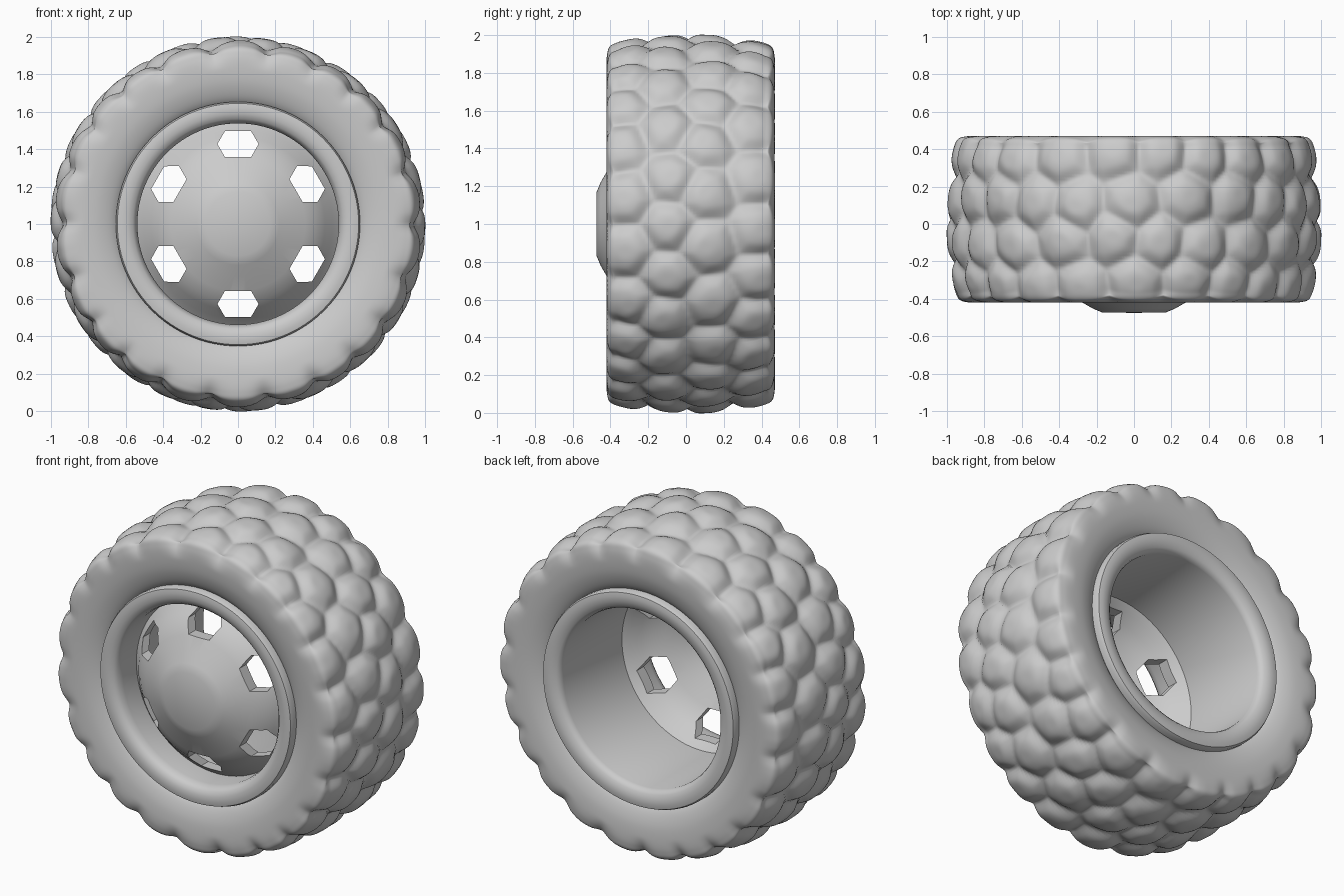
import bpy, bmesh, math
from mathutils import Vector

if "Cube" in bpy.data.objects:
    bpy.data.objects.remove(bpy.data.objects["Cube"])

TAU = 2 * math.pi
MID = 0.025            # middle of the tyre width on y


def finish(name, bm, angle=35):
    bmesh.ops.remove_doubles(bm, verts=bm.verts, dist=1e-5)
    bmesh.ops.recalc_face_normals(bm, faces=bm.faces)
    me = bpy.data.meshes.new(name)
    bm.to_mesh(me)
    bm.free()
    ob = bpy.data.objects.new(name, me)
    bpy.context.collection.objects.link(ob)
    if angle:
        smooth(ob, angle)
    return ob


def smooth(ob, angle):
    bpy.ops.object.select_all(action='DESELECT')
    ob.select_set(True)
    bpy.context.view_layer.objects.active = ob
    bpy.ops.object.shade_smooth_by_angle(angle=math.radians(angle))


def lathe(name, count, seg, point, closed=False, angle=35):
    """Revolve about the axle; point(i, a) gives (radius, y)."""
    bm = bmesh.new()
    rings = []
    for j in range(seg):
        a = TAU * j / seg
        ring = []
        for i in range(count):
            r, y = point(i, a)
            ring.append(bm.verts.new((r * math.cos(a), y, 1 + r * math.sin(a))))
        rings.append(ring)
    for j in range(seg):
        p, q = rings[j], rings[(j + 1) % seg]
        for i in range(count if closed else count - 1):
            k = (i + 1) % count
            bm.faces.new((p[i], p[k], q[k], q[i]))
    return finish(name, bm, angle)


def spline(pts, n):
    """Catmull-Rom resampling of a 2D profile."""
    v = [Vector(p) for p in pts]
    v = [2 * v[0] - v[1]] + v + [2 * v[-1] - v[-2]]
    out = []
    for i in range(1, len(v) - 2):
        a, b, c, d = v[i - 1:i + 3]
        for k in range(n):
            t = k / n
            out.append(0.5 * (2 * b + (c - a) * t + (2 * a - 5 * b + 4 * c - d) * t * t
                              + (3 * b - a - 3 * c + d) * t ** 3))
    return out + [v[-2]]


# Tyre: half profile (y offset, radius), mirrored, then cut by a staggered lug pattern
half = [(0.33, 0.60), (0.375, 0.635), (0.41, 0.68), (0.435, 0.75), (0.445, 0.83),
        (0.443, 0.90), (0.425, 0.945), (0.36, 0.970), (0.25, 0.99), (0.12, 1.0)]
prof = spline([(-y, r) for y, r in half] + [(0, 1.003)] + half[::-1], 7)
arc = [0.0]
for p, q in zip(prof, prof[1:]):
    arc.append(arc[-1] + (q - p).length)
arc = [s - arc[-1] / 2 for s in arc]
norms = []
for i in range(len(prof)):
    t = prof[min(i + 1, len(prof) - 1)] - prof[max(i - 1, 0)]
    norms.append(Vector((-t.y, t.x)).normalized())
LUGS, COLS = 22, (-0.36, -0.13, 0.10, 0.35)
PITCH = TAU / LUGS


def step(a, b, x):
    t = min(1, max(0, (x - a) / (b - a)))
    return t * t * (3 - 2 * t)


def groove(s, a):
    sc = max(-0.40, min(0.40, s))
    dists = []
    for c, col in enumerate(COLS):
        shift = PITCH * 0.5 * ((c + 1) % 2)
        k = math.floor((a - shift) / PITCH)
        for m in range(k - 1, k + 3):
            wob = 0.035 * math.sin((m % LUGS) * 5.1 + c * 2.7)
            da = a - shift - m * PITCH
            dists.append(math.hypot(sc - col - wob, da + wob))
    dists.sort()
    f1, f2 = dists[:2]
    depth = 0.018 * (1 - step(-0.02, 0.14, f2 - f1)) + 0.034 * step(0.03, 0.20, f1)
    return depth * (1 - step(0.38, 0.56, abs(s)))


def tyre_point(i, a):
    p = prof[i] - norms[i] * groove(arc[i], a)
    return p.y, p.x + MID


lathe("tyre", len(prof), 440, tyre_point, angle=60)

# Rim: barrel with broad, nearly flat lips flush with both sidewalls
rim = [(0.538, -0.20), (0.538, -0.35), (0.546, -0.385), (0.562, -0.405), (0.59, -0.415),
       (0.62, -0.418), (0.645, -0.413), (0.653, -0.395), (0.653, -0.34), (0.60, -0.28),
       (0.60, 0.33), (0.653, 0.39), (0.653, 0.447), (0.645, 0.464), (0.62, 0.469),
       (0.59, 0.466), (0.562, 0.456), (0.546, 0.443), (0.538, 0.42)]
lathe("rim", len(rim), 96, lambda i, a: rim[i], closed=True)

# Domed hub disc with a solid thickness
front = [(0, -0.475), (0.17, -0.473), (0.22, -0.452), (0.28, -0.418), (0.36, -0.382),
         (0.42, -0.345), (0.465, -0.30), (0.505, -0.25), (0.54, -0.215)]
disc = front + [(r, y + 0.07) for r, y in front[::-1]]
hub = lathe("hub_disc", len(disc), 96, lambda i, a: disc[i], angle=None)

# Six hexagonal openings
bm = bmesh.new()
for k in range(6):
    a = math.pi / 2 + k * TAU / 6
    out, side = Vector((math.cos(a), 0, math.sin(a))), Vector((-math.sin(a), 0, math.cos(a)))
    hexa = [(-0.11, 0), (-0.07, -0.07), (0.07, -0.07), (0.11, 0), (0.07, 0.068), (-0.07, 0.068)]
    base = [Vector((0, -0.6, 1)) + out * (0.428 + v) + side * u for u, v in hexa]
    f = bm.faces.new([bm.verts.new(p) for p in base])
    ext = bmesh.ops.extrude_face_region(bm, geom=[f])['geom']
    bmesh.ops.translate(bm, vec=(0, 0.6, 0), verts=[g for g in ext if isinstance(g, bmesh.types.BMVert)])
cutter = finish("opening_cutter", bm, None)
cutter.hide_render = True
mod = hub.modifiers.new("openings", 'BOOLEAN')
mod.operation, mod.solver, mod.object = 'DIFFERENCE', 'EXACT', cutter
bpy.context.view_layer.objects.active = hub
bpy.ops.object.modifier_apply(modifier=mod.name)
bpy.data.objects.remove(cutter)
smooth(hub, 30)
